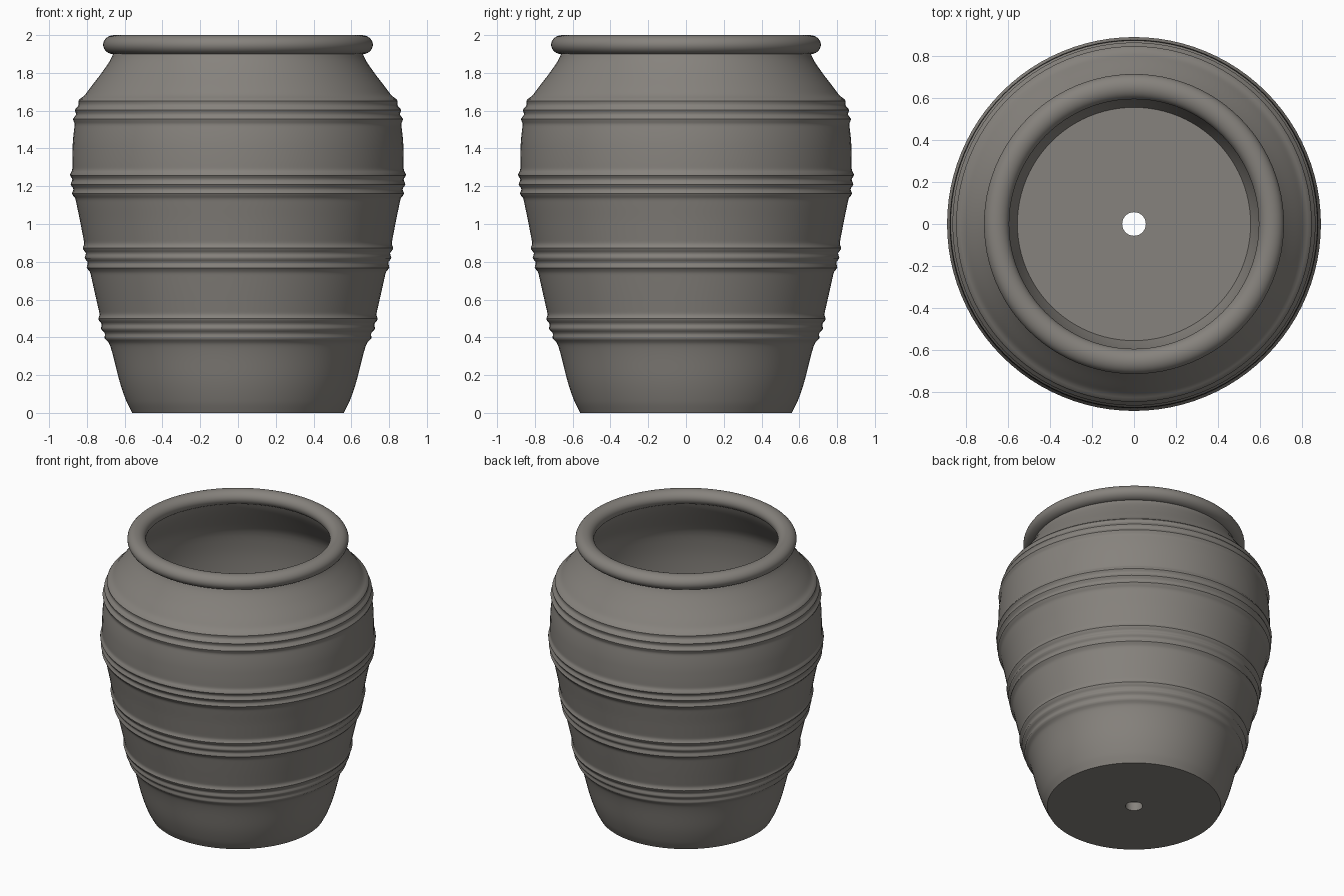
import bpy
import bmesh
import math

if "Cube" in bpy.data.objects:
    bpy.data.objects.remove(bpy.data.objects["Cube"], do_unlink=True)

SEGMENTS = 96
WALL = 0.035
FLOOR = 0.06
HOLE = 0.056

clay = bpy.data.materials.new("grey clay")
clay.use_nodes = True
COLOUR = (0.24, 0.225, 0.205, 1)
clay.diffuse_color = COLOUR
shader = clay.node_tree.nodes["Principled BSDF"]
shader.inputs["Base Color"].default_value = COLOUR
shader.inputs["Roughness"].default_value = 0.8

# Jar silhouette without ribs, as (height, radius)
SILHOUETTE = [(0, 0.56), (0.06, 0.59), (0.16, 0.625), (0.34, 0.672),
              (0.45, 0.713), (0.6, 0.75), (0.82, 0.798), (1.0, 0.833),
              (1.21, 0.872), (1.4, 0.876), (1.54, 0.862), (1.64, 0.838),
              (1.7, 0.798), (1.8, 0.722), (1.87, 0.675), (1.92, 0.655)]
RIB_BANDS = (0.445, 0.82, 1.21, 1.605)


def silhouette(z):
    """Smooth cubic interpolation of the jar outline."""
    n = len(SILHOUETTE)
    i = max(k for k in range(n - 1) if SILHOUETTE[k][0] <= z)

    def slope(k):
        a, b = SILHOUETTE[max(k - 1, 0)], SILHOUETTE[min(k + 1, n - 1)]
        return (b[1] - a[1]) / (b[0] - a[0])

    (z0, r0), (z1, r1) = SILHOUETTE[i], SILHOUETTE[i + 1]
    h = z1 - z0
    t = (z - z0) / h
    return ((2*t**3 - 3*t**2 + 1) * r0 + (t**3 - 2*t**2 + t) * h * slope(i)
            + (3*t**2 - 2*t**3) * r1 + (t**3 - t**2) * h * slope(i + 1))


def ribs(z):
    """Three rounded ribs in each band."""
    return sum(0.014 * math.exp(-((z - band - step * 0.05) / 0.016) ** 2)
               for band in RIB_BANDS for step in (-1, 0, 1))


def lathe(name, profile):
    """Spin a closed (radius, height) profile around the z axis."""
    bm = bmesh.new()
    rings = []
    for s in range(SEGMENTS):
        a = 2 * math.pi * s / SEGMENTS
        rings.append([bm.verts.new((r * math.cos(a), r * math.sin(a), z))
                      for r, z in profile])
    for s in range(SEGMENTS):
        here, there = rings[s], rings[(s + 1) % SEGMENTS]
        for k in range(len(profile)):
            j = (k + 1) % len(profile)
            bm.faces.new((here[k], there[k], there[j], here[j]))
    bmesh.ops.recalc_face_normals(bm, faces=bm.faces)
    mesh = bpy.data.meshes.new(name)
    bm.to_mesh(mesh)
    bm.free()
    mesh.materials.append(clay)
    obj = bpy.data.objects.new(name, mesh)
    bpy.context.collection.objects.link(obj)
    bpy.ops.object.select_all(action="DESELECT")
    obj.select_set(True)
    bpy.context.view_layer.objects.active = obj
    bpy.ops.object.shade_smooth_by_angle(angle=math.radians(40))
    return obj


# Hollow ribbed body with a drain hole through its floor
TOP = 1.92
STEPS = 200
outer = [(silhouette(z) + ribs(z), z)
         for z in (TOP * k / STEPS for k in range(STEPS + 1))]
inner = [(silhouette(z) - WALL, z)
         for z in (TOP + (FLOOR - TOP) * k / 50 for k in range(51))]
lathe("jar_body", [(HOLE, 0)] + outer + inner + [(HOLE, FLOOR)])

# Rolled rim
angles = [2 * math.pi * k / 32 for k in range(32)]
lathe("rolled_rim", [(0.654 + 0.06 * math.cos(a), 1.949 + 0.051 * math.sin(a))
                     for a in angles])
